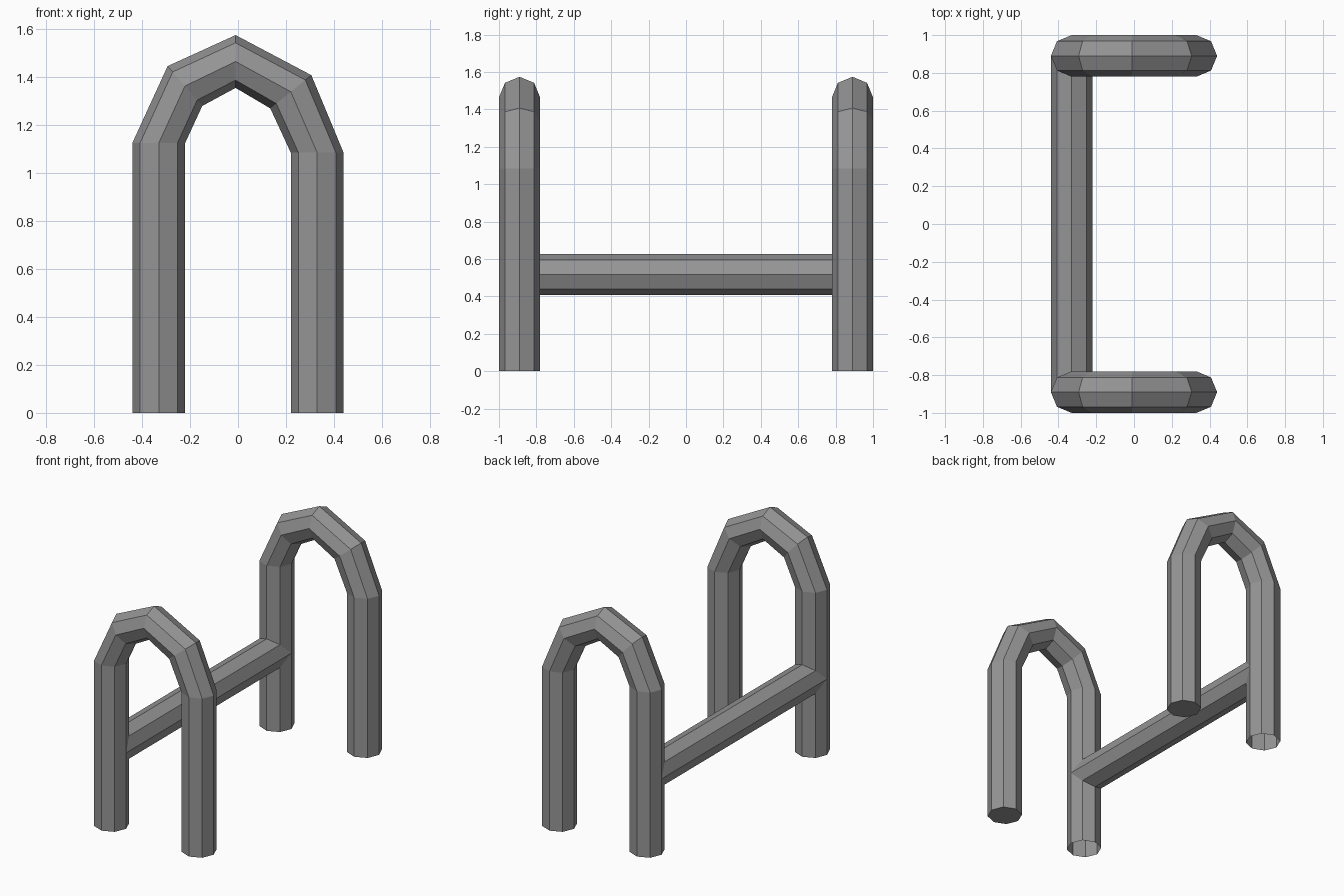
import bpy, bmesh
from math import cos, sin, radians, tau
from mathutils import Vector

R = 0.11      # tube radius
SIDES = 8

cube = bpy.data.objects.get("Cube")
if cube:
    bpy.data.objects.remove(cube, do_unlink=True)

steel = bpy.data.materials.new("grey_metal")
steel.use_nodes = True
colour = (0.3, 0.3, 0.3, 1)
steel.diffuse_color = colour
steel.node_tree.nodes["Principled BSDF"].inputs["Base Color"].default_value = colour


def tube(name, rings, cap_end=False):
    """Octagonal tube through rings given as (centre, first axis, second axis)."""
    bm = bmesh.new()
    loops = []
    for centre, u, v in rings:
        angles = [tau * i / SIDES for i in range(SIDES)]
        loops.append([bm.verts.new(Vector(centre) + R * (cos(a) * Vector(u) + sin(a) * Vector(v)))
                      for a in angles])
    for a, b in zip(loops, loops[1:]):
        for i in range(SIDES):
            j = (i + 1) % SIDES
            bm.faces.new((a[i], a[j], b[j], b[i]))
    if cap_end:
        bm.faces.new(loops[-1])
    bmesh.ops.recalc_face_normals(bm, faces=bm.faces)
    mesh = bpy.data.meshes.new(name)
    bm.to_mesh(mesh)
    bm.free()
    mesh.materials.append(steel)
    obj = bpy.data.objects.new(name, mesh)
    bpy.context.collection.objects.link(obj)
    return obj


# Hoop path: x, z and the tilt of each ring; the right foot is open, the left capped
PATH = [(-0.33, 0, 180), (-0.33, 1.125, 180), (-0.221, 1.362, 131),
        (-0.01, 1.464, 90), (0.22, 1.338, 39), (0.33, 1.084, 0), (0.33, 0, 0)]

for name, y in (("front_hoop", -0.89), ("back_hoop", 0.89)):
    tube(name, [((x, y, z), (cos(radians(t)), 0, sin(radians(t))), (0, 1, 0))
                for x, z, t in PATH], cap_end=True)

# Cross bar joining the two right legs
tube("cross_bar", [((-0.33, y, 0.517), (1, 0, 0), (0, 0, 1)) for y in (-0.89, 0.89)])
